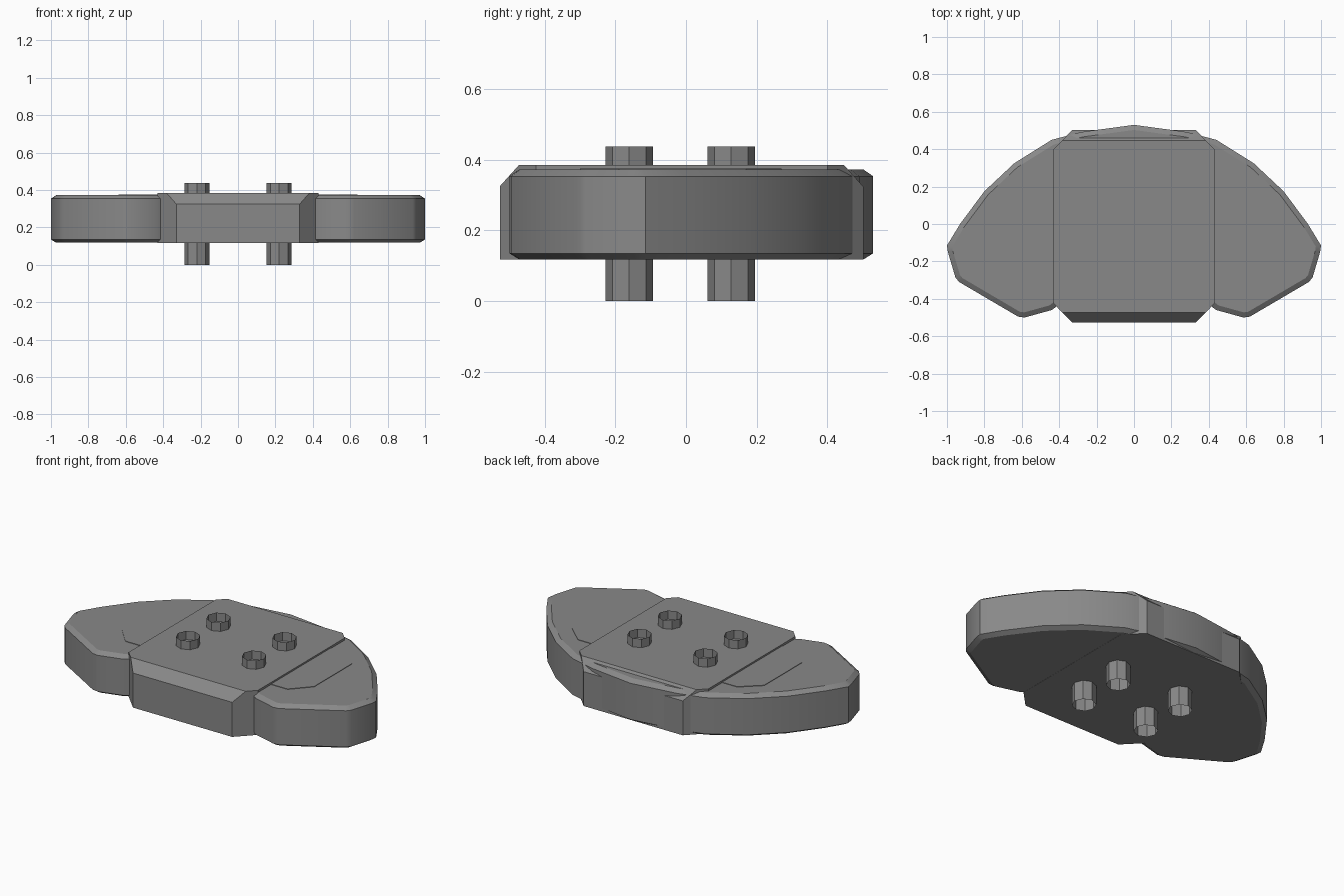
import bpy
import bmesh
from math import radians
from mathutils import Vector

if "Cube" in bpy.data.objects:
    bpy.data.objects.remove(bpy.data.objects["Cube"])

grey = bpy.data.materials.new("mid grey")
grey.use_nodes = True
colour = (0.25, 0.25, 0.25, 1)
grey.diffuse_color = colour
grey.node_tree.nodes["Principled BSDF"].inputs["Base Color"].default_value = colour


def finish(name, bm, smooth=True):
    mesh = bpy.data.meshes.new(name)
    bm.to_mesh(mesh)
    bm.free()
    obj = bpy.data.objects.new(name, mesh)
    bpy.context.collection.objects.link(obj)
    mesh.materials.append(grey)
    if smooth:
        bpy.ops.object.select_all(action="DESELECT")
        obj.select_set(True)
        bpy.context.view_layer.objects.active = obj
        bpy.ops.object.shade_smooth_by_angle(angle=radians(30))
    return obj


def mirrored(half):
    """Close a +x half outline, listed back to front, with its mirror image."""
    return [Vector(p) for p in half] + [Vector((-x, y)) for x, y in reversed(half) if x > 0]


def inset(outline, d):
    """Move every side of a clockwise outline inwards by d."""
    result = []
    for i, p in enumerate(outline):
        a = (p - outline[i - 1]).normalized()
        b = (outline[(i + 1) % len(outline)] - p).normalized()
        na, nb = Vector((a.y, -a.x)), Vector((b.y, -b.x))
        result.append(p + (na + nb) * d / (1 + na.dot(nb)))
    return result


def loft(outline, levels):
    """Stack the outline at (height, inset) levels and cap both ends."""
    bm = bmesh.new()
    rings = [[bm.verts.new((p.x, p.y, z)) for p in inset(outline, d)] for z, d in levels]
    for low, high in zip(rings, rings[1:]):
        for i in range(len(low)):
            bm.faces.new((low[i - 1], low[i], high[i], high[i - 1]))
    bm.faces.new(rings[0])
    bm.faces.new(rings[-1])
    bmesh.ops.recalc_face_normals(bm, faces=bm.faces)
    return bm


# Wide curved body with chamfered rims
body = mirrored([(0, .53), (.28, .492), (.44, .45), (.64, .325), (.8, .175), (.93, 0),
                 (1, -.115), (.995, -.15), (.955, -.285), (.935, -.31),
                 (.62, -.495), (.585, -.5), (.44, -.46), (.4, -.43)])
finish("wing_body", loft(body, [(.118, .027), (.135, 0), (.353, 0), (.372, .027)]))

# Thin raised panel across the body
panel = mirrored([(.53, .27), (.64, .17), (.64, -.19), (.54, -.3)])
finish("raised_panel", loft(panel, [(.36, 0), (.375, 0)]), False)

# Centre block: clipped corners, then sloped front and back top edges
block = mirrored([(.33, .502), (.43, .4), (.43, -.425), (.33, -.527)])
bm = loft(block, [(.117, 0), (.385, 0)])
for y, side in ((.447, 1), (-.473, -1)):
    cut = bmesh.ops.bisect_plane(bm, geom=bm.verts[:] + bm.edges[:] + bm.faces[:],
                                 plane_co=(0, y, .385), plane_no=(0, side * .06, .054),
                                 clear_outer=True)
    edges = [e for e in cut["geom_cut"] if isinstance(e, bmesh.types.BMEdge)]
    bmesh.ops.contextual_create(bm, geom=edges)
bmesh.ops.recalc_face_normals(bm, faces=bm.faces)
finish("centre_block", bm, False)

# Four open octagonal tubes passing through the block
for side, x in (("left", .22), ("right", -.22)):
    for place, y in (("front", -.161), ("back", .128)):
        bm = bmesh.new()
        bmesh.ops.create_cone(bm, cap_ends=False, segments=8, radius1=.067,
                              radius2=.067, depth=.437)
        bmesh.ops.translate(bm, verts=bm.verts, vec=(x, y, .2185))
        finish(f"{place}_{side}_tube", bm, False)
